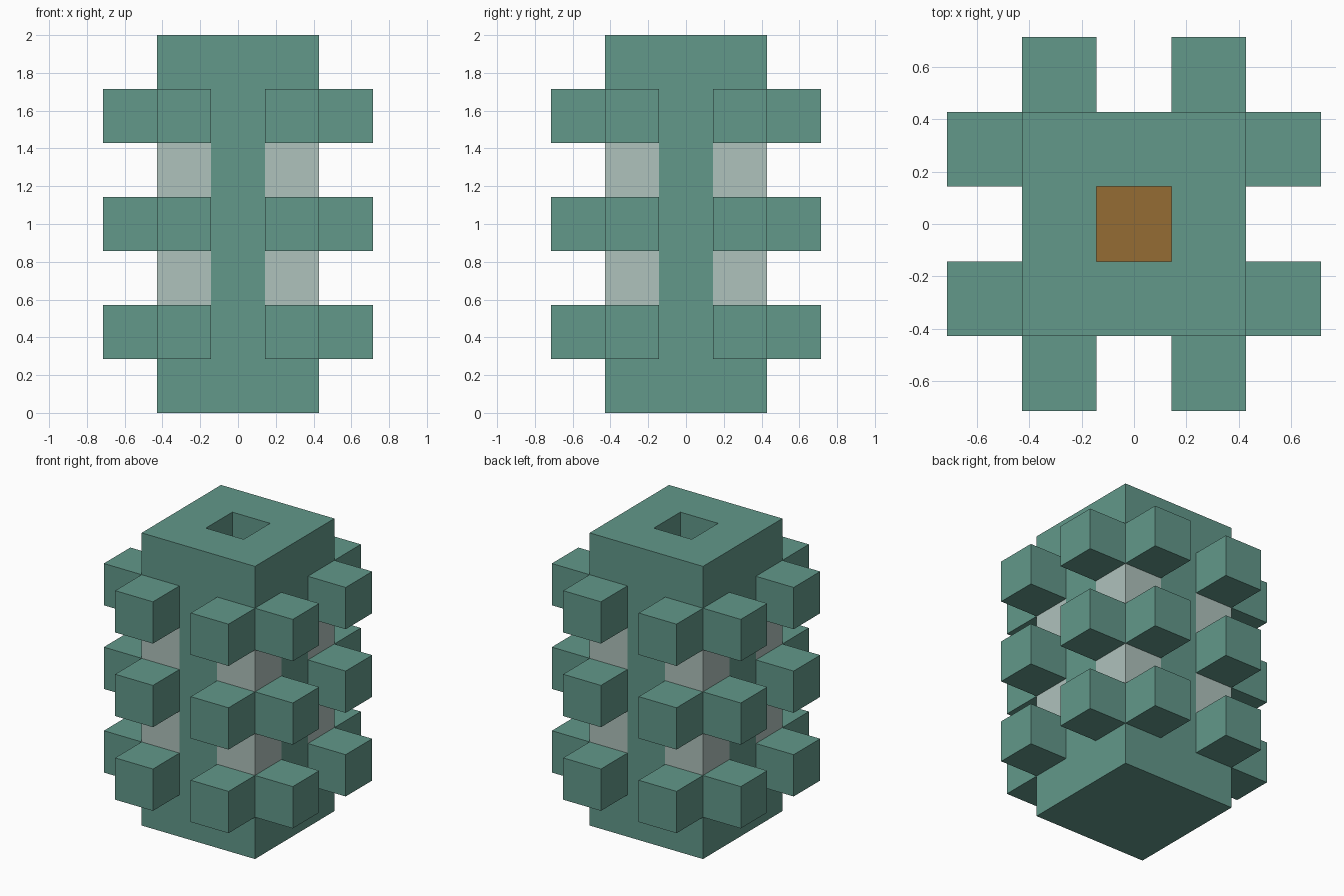
import bpy, bmesh
from mathutils import Matrix, Vector

if "Cube" in bpy.data.objects:
    bpy.data.objects.remove(bpy.data.objects["Cube"], do_unlink=True)

U = 2 / 7  # one block


def material(name, rgb):
    linear = [((c / 255 + 0.055) / 1.055) ** 2.4 for c in rgb] + [1]
    mat = bpy.data.materials.new(name)
    mat.use_nodes = True
    mat.diffuse_color = linear
    mat.node_tree.nodes["Principled BSDF"].inputs["Base Color"].default_value = linear
    return mat


green = material("sea green", (98, 152, 138))
grey = material("pale grey", (175, 194, 188))
amber = material("amber brown", (149, 108, 52))


def finish(name, bm, mats):
    mesh = bpy.data.meshes.new(name)
    bm.to_mesh(mesh)
    bm.free()
    for mat in mats:
        mesh.materials.append(mat)
    obj = bpy.data.objects.new(name, mesh)
    bpy.context.collection.objects.link(obj)
    return obj


def slice_at(bm, axis, value):
    normal = Vector((0, 0, 0))
    normal[axis] = 1
    bmesh.ops.bisect_plane(bm, geom=bm.verts[:] + bm.edges[:] + bm.faces[:],
                           plane_co=normal * value, plane_no=normal)


# Column: a box cut into blocks
bm = bmesh.new()
bmesh.ops.create_cube(bm, size=1, matrix=Matrix.Translation((0, 0, 1))
                      @ Matrix.Diagonal((3 * U, 3 * U, 7 * U, 1)))
for axis in (0, 1):
    for side in (-1, 1):
        slice_at(bm, axis, side * U / 2)
for layer in range(1, 7):
    slice_at(bm, 2, layer * U)

# Grey corner blocks between the rows of studs
for face in bm.faces:
    c = face.calc_center_median()
    corner = abs(c.x) > U / 2 and abs(c.y) > U / 2
    face.material_index = int(corner and int(c.z / U) in (2, 4) and abs(face.normal.z) < 0.5)

# Square well in the top with a coloured floor
floor = next(f for f in bm.faces if f.normal.z > 0.9
             and f.calc_center_median().xy.length < 0.01)
rim = floor.edges[:]
walls = bmesh.ops.extrude_discrete_faces(bm, faces=[floor])["faces"]
well_floor = walls[0]
bmesh.ops.translate(bm, verts=well_floor.verts[:], vec=(0, 0, -U))
well_floor.material_index = 2
finish("column", bm, (green, grey, amber))

# Studs: three rows, two on each side of the column
bm = bmesh.new()
for layer in (1, 3, 5):
    for a in (-1, 1):
        for b in (-2, 2):
            for x, y in ((a, b), (b, a)):
                bmesh.ops.create_cube(bm, size=U, matrix=Matrix.Translation(
                    (x * U, y * U, (layer + 0.5) * U)))
finish("studs", bm, (green,))
